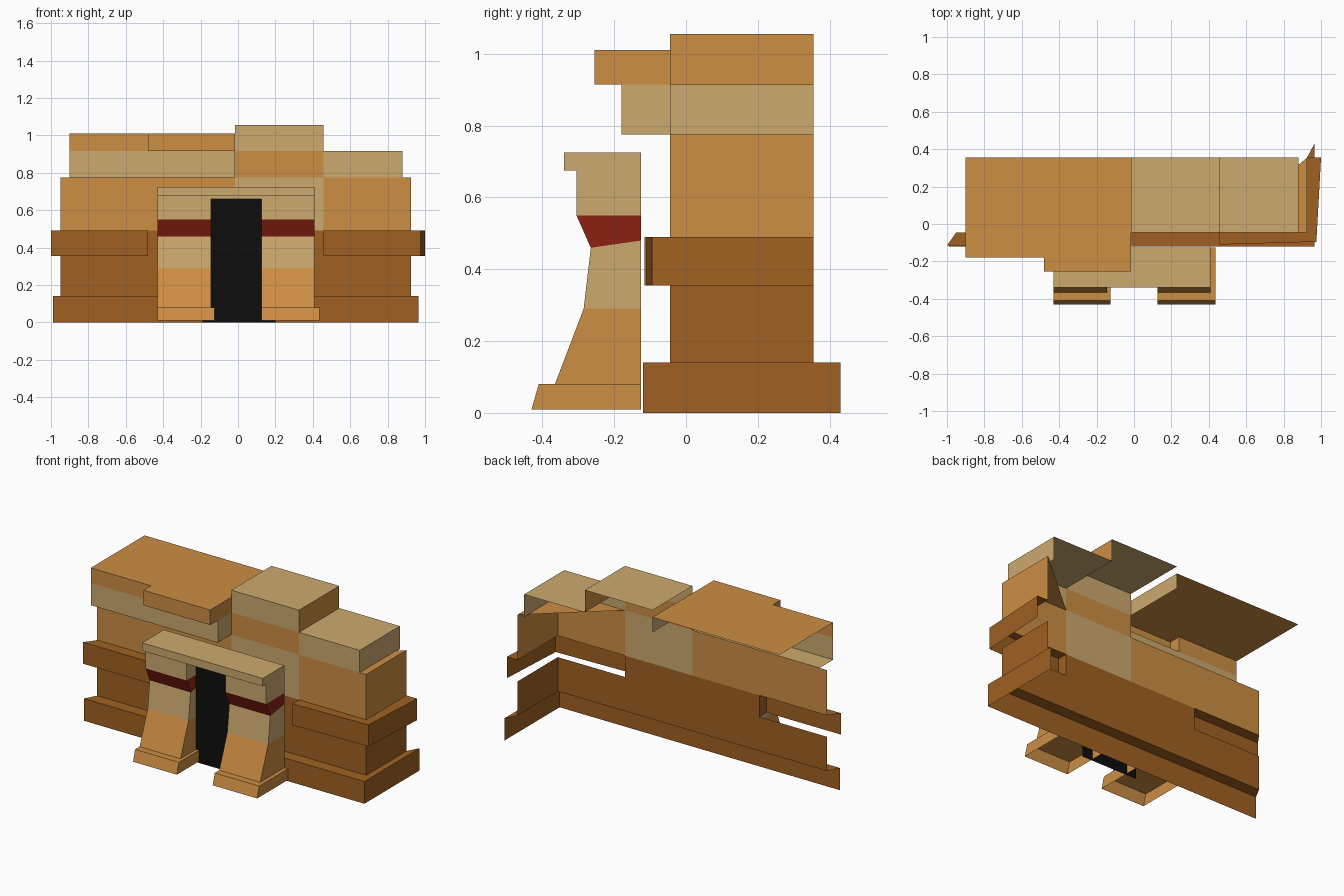
import bpy

if "Cube" in bpy.data.objects:
    bpy.data.objects.remove(bpy.data.objects["Cube"])

# ---- flat colours -------------------------------------------------------
def lin(c):
    c /= 255
    return c / 12.92 if c <= 0.04045 else ((c + 0.055) / 1.055) ** 2.4

def paint(name, r, g, b):
    m = bpy.data.materials.new(name)
    m.diffuse_color = (lin(r), lin(g), lin(b), 1)
    m.use_nodes = True
    m.node_tree.nodes["Principled BSDF"].inputs["Base Color"].default_value = m.diffuse_color
    return m

BROWN = paint("dark brown stone", 160, 97, 34)
ORANGE = paint("orange stone", 205, 142, 68)
TAN = paint("pale tan stone", 205, 170, 111)
RED = paint("red band", 140, 34, 18)
BLACK = paint("doorway black", 13, 13, 13)

# ---- helpers: the building is an open shell, so parts are sheets ---------
def build(name, faces):
    """faces: list of (points, material)"""
    mats = list(dict.fromkeys(m for _, m in faces))
    verts, polys = [], []
    for pts, _ in faces:
        polys.append(range(len(verts), len(verts) + len(pts)))
        verts += pts
    me = bpy.data.meshes.new(name)
    me.from_pydata(verts, [], [list(p) for p in polys])
    for m in mats:
        me.materials.append(m)
    for poly, (_, m) in zip(me.polygons, faces):
        poly.material_index = mats.index(m)
    ob = bpy.data.objects.new(name, me)
    bpy.context.collection.objects.link(ob)
    return ob

def wall(path, z0, z1, mat):
    """Vertical sheet along a plan path, outside on the right-hand side."""
    return [([(*a, z0), (*b, z0), (*b, z1), (*a, z1)], mat)
            for a, b in zip(path, path[1:])]

def ledge(outer, inner, z, mat, up=True):
    """Flat strip between two plan paths of equal length."""
    out = []
    for a, b, c, d in zip(outer, outer[1:], inner[1:], inner):
        pts = [(*p, z) for p in (a, b, c, d)]
        out.append((pts if up else pts[::-1], mat))
    return out

def slab(x0, x1, y0, y1, z, mat, up=True):
    return ledge([(x0, y0), (x1, y0)], [(x0, y1), (x1, y1)], z, mat, up)

FRONT, BACK = -0.045, 0.355
XL, XM0, XM1, XR = -0.95, -0.015, 0.457, 0.925
body = [(XL, FRONT), (XR, FRONT), (XR, BACK)]

# ---- stepped base -------------------------------------------------------
base = [(-0.99, -0.12), (0.965, -0.12), (0.965, 0.43)]
build("base_step", wall(base, 0, 0.14, BROWN) + ledge(base, body, 0.14, BROWN))

# ---- lower wall, with its middle rising between the two bands ------------
build("lower_wall", wall(body, 0.14, 0.355, BROWN)
      + wall([(-0.48, FRONT), (XM1, FRONT)], 0.355, 0.49, BROWN))

# ---- projecting bands ---------------------------------------------------
def band(name, outer, inner, cap):
    build(name, wall(outer, 0.355, 0.49, BROWN) + wall(cap, 0.355, 0.49, BROWN)
          + ledge(outer, inner, 0.49, BROWN))

band("left_band", [(-1.0, -0.115), (-0.48, -0.115)],
     [(XL, FRONT), (-0.48, FRONT)], [(-0.48, -0.115), (-0.48, FRONT)])
band("right_band", [(XM1, -0.11), (0.975, -0.095), (1.0, BACK)],
     [(XM1, FRONT), (XR, FRONT), (XR, BACK)], [(XM1, FRONT), (XM1, -0.11)])

# ---- upper wall: orange sides, tan middle panel, corner ledge ------------
build("upper_wall",
      wall([(XL, FRONT), (XM0, FRONT)], 0.49, 0.775, ORANGE)
      + wall([(XM0, FRONT), (XM1, FRONT)], 0.49, 0.775, TAN)
      + wall([(XM1, FRONT), (XR, FRONT), (XR, BACK)], 0.49, 0.775, ORANGE)
      + [([(XM1, FRONT, 0.775), (XR, FRONT, 0.775), (XR, BACK, 0.775)], ORANGE)])

# ---- right roof block ---------------------------------------------------
build("right_roof_block",
      wall([(XM1, FRONT), (0.88, FRONT), (0.88, BACK)], 0.77, 0.915, TAN)
      + slab(XM1, 0.88, FRONT, BACK, 0.915, TAN))

# ---- centre roof block --------------------------------------------------
build("centre_roof_block",
      wall([(XM0, FRONT), (XM1, FRONT)], 0.775, 0.915, ORANGE)
      + wall([(XM0, FRONT), (XM1, FRONT)], 0.915, 1.055, TAN)
      + wall([(XM1, FRONT), (XM1, BACK)], 0.915, 1.055, ORANGE)
      + slab(XM0, XM1, FRONT, BACK, 1.055, TAN))

# ---- overhanging left roof ----------------------------------------------
eave = [(-0.9, -0.18), (-0.48, -0.18), (-0.48, -0.255),
        (XM0, -0.255), (XM0, FRONT)]
build("left_roof",
      wall([(-0.9, -0.18), (XM0, -0.18), (XM0, FRONT)], 0.775, 0.915, TAN)
      + wall(eave, 0.915, 1.01, ORANGE)
      + wall([(XM0, FRONT), (XM0, BACK)], 0.915, 1.01, TAN)
      + slab(-0.9, XM0, -0.18, BACK, 1.01, ORANGE)
      + slab(-0.48, XM0, -0.255, -0.18, 1.01, ORANGE)
      + slab(-0.48, XM0, -0.255, -0.18, 0.915, ORANGE, up=False)
      + slab(-0.9, XM0, -0.18, FRONT, 0.775, TAN, up=False))

# ---- doorway pillars ----------------------------------------------------
PB = -0.125  # back plane of the portal
# front y, front z, back z, colour of the section above
levels = [(-0.365, 0.08, 0.08, ORANGE), (-0.285, 0.29, 0.29, TAN),
          (-0.265, 0.46, 0.48, RED), (-0.305, 0.55, 0.55, TAN),
          (-0.305, 0.675, 0.675, TAN)]
foot = [(-0.43, 0.01, 0.01, ORANGE), (-0.41, 0.08, 0.08, ORANGE)]

def column(x0, x1, rows):
    out = []
    for (ya, za, ba, m), (yb, zb, bb, _) in zip(rows, rows[1:]):
        out.append(([(x0, ya, za), (x1, ya, za), (x1, yb, zb), (x0, yb, zb)], m))
        side = [(ya, za), (PB, ba), (PB, bb), (yb, zb)]
        out.append(([(x1, y, z) for y, z in side], m))
        out.append(([(x0, y, z) for y, z in side[::-1]], m))
    return out

for side, x0, x1, foot_x1 in (("left", -0.43, -0.145, -0.125),
                              ("right", 0.125, 0.41, 0.435)):
    build(side + "_pillar", column(x0, x1, levels))
    build(side + "_pillar_foot", column(x0, foot_x1, foot)
          + slab(x0, foot_x1, -0.41, PB, 0.08, ORANGE))

# ---- lintel over the doorway --------------------------------------------
X0, X1, LY = -0.43, 0.41, -0.34
build("lintel",
      wall([(X0, PB), (X0, LY), (X1, LY), (X1, PB)], 0.675, 0.725, TAN)
      + slab(X0, X1, LY, PB, 0.725, TAN)
      + slab(X0, X1, LY, PB, 0.675, TAN, up=False))
build("lintel_underside_strip",
      wall([(-0.145, -0.305), (0.125, -0.305)], 0.66, 0.675, TAN)
      + slab(-0.145, 0.125, -0.305, PB, 0.66, TAN, up=False))

# ---- dark doorway -------------------------------------------------------
build("doorway", wall([(-0.19, -0.21), (0.2, -0.21)], 0, 0.66, BLACK))
